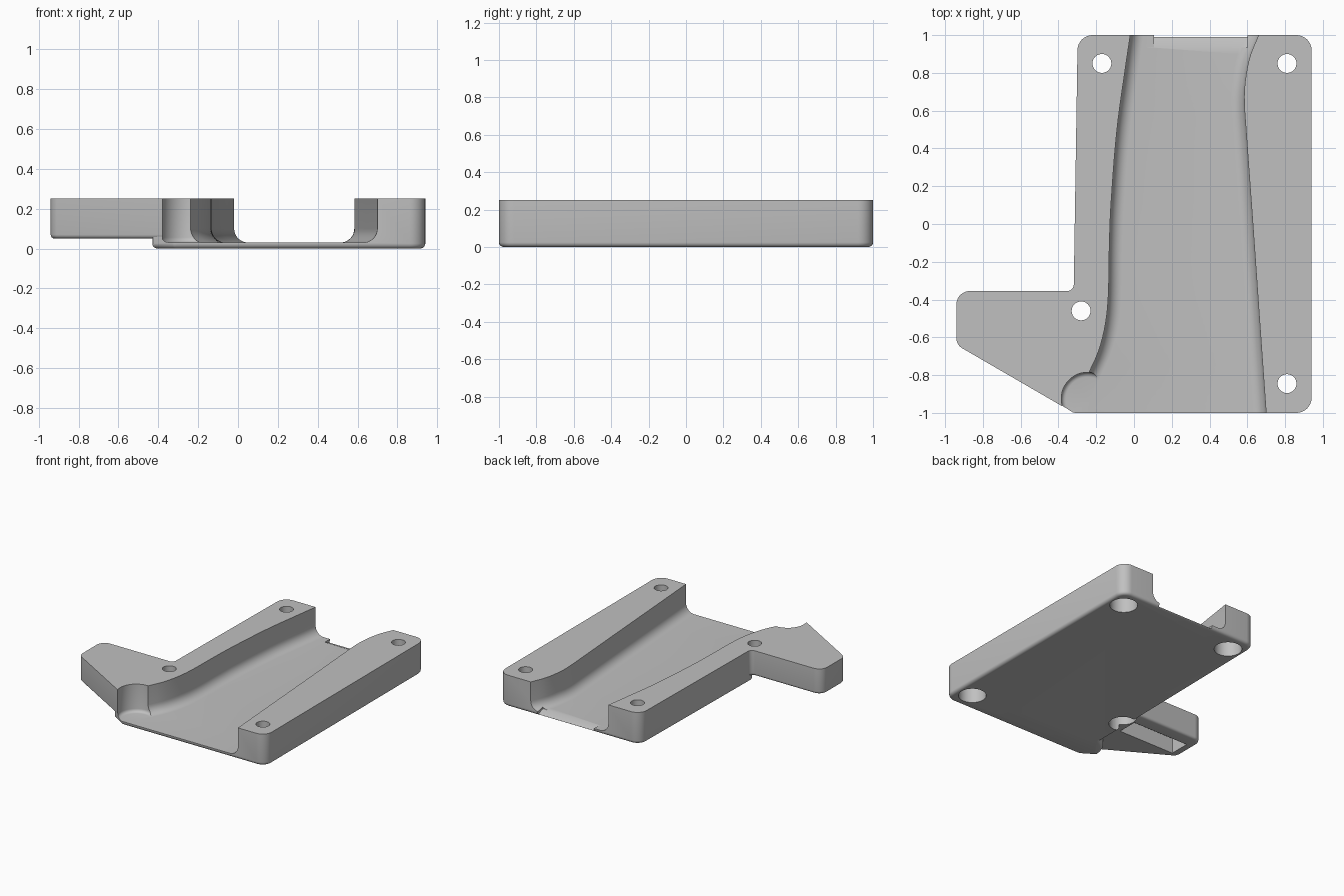
import bpy, bmesh, math
from mathutils import Vector

if "Cube" in bpy.data.objects:
    bpy.data.objects.remove(bpy.data.objects["Cube"])

grey = bpy.data.materials.new("plain_grey")
grey.diffuse_color = (0.53, 0.53, 0.53, 1)
grey.use_nodes = True
grey.node_tree.nodes["Principled BSDF"].inputs["Base Color"].default_value = grey.diffuse_color


def finish(name, bm):
    bmesh.ops.recalc_face_normals(bm, faces=bm.faces)
    me = bpy.data.meshes.new(name)
    bm.to_mesh(me)
    bm.free()
    me.materials.append(grey)
    ob = bpy.data.objects.new(name, me)
    bpy.context.collection.objects.link(ob)
    return ob


def rounded(corners, n=8):
    """Outline from (x, y, radius) corners, each rounded by a tangent arc."""
    out = []
    for i, (x, y, r) in enumerate(corners):
        p = Vector((x, y))
        if r == 0:
            out.append(p)
            continue
        a = (Vector(corners[i - 1][:2]) - p).normalized()
        b = (Vector(corners[(i + 1) % len(corners)][:2]) - p).normalized()
        half = a.angle(b) / 2
        c = p + (a + b).normalized() * (r / math.sin(half))
        t = r / math.tan(half)
        va, vb = p + a * t - c, p + b * t - c
        sweep = math.pi - 2 * half
        for k in range(n + 1):
            f = k / n
            out.append(c + (va * math.sin((1 - f) * sweep) + vb * math.sin(f * sweep)) / math.sin(sweep))
    return out


def prism(name, outline, z0, z1, edge=0.0):
    """Upright prism with an optional rounded bottom rim."""
    bm = bmesh.new()
    f = bm.faces.new([bm.verts.new((p[0], p[1], z0)) for p in outline])
    top = bmesh.ops.extrude_face_region(bm, geom=[f], use_keep_orig=True)
    bmesh.ops.translate(bm, vec=(0, 0, z1 - z0),
                        verts=[v for v in top["geom"] if isinstance(v, bmesh.types.BMVert)])
    bmesh.ops.recalc_face_normals(bm, faces=bm.faces)
    if edge:
        rim = [e for e in bm.edges if all(abs(v.co.z - z0) < 1e-5 for v in e.verts)]
        bmesh.ops.bevel(bm, geom=rim, offset=edge, segments=4, profile=0.5,
                        affect='EDGES', clamp_overlap=False)
    return finish(name, bm)


def loft(name, rings):
    bm = bmesh.new()
    rows = [[bm.verts.new(p) for p in ring] for ring in rings]
    n = len(rows[0])
    for a, b in zip(rows, rows[1:]):
        for i in range(n):
            j = (i + 1) % n
            bm.faces.new((a[i], a[j], b[j], b[i]))
    bm.faces.new(rows[0])
    bm.faces.new(rows[-1])
    return finish(name, bm)


def circle(x, y, r, n=40):
    return [(x + r * math.cos(math.tau * k / n), y + r * math.sin(math.tau * k / n)) for k in range(n)]


def boolean(target, tool, op):
    m = target.modifiers.new(op, 'BOOLEAN')
    m.object, m.operation, m.solver = tool, op, 'EXACT'
    bpy.context.view_layer.update()
    me = bpy.data.meshes.new_from_object(target.evaluated_get(bpy.context.evaluated_depsgraph_get()))
    target.modifiers.clear()
    target.data = me
    bpy.data.objects.remove(tool)


def along(points, y):
    """Smooth interpolation of x through (y, x) points."""
    pts = [points[0]] + points + [points[-1]]
    for i in range(1, len(pts) - 2):
        (y0, a), (y1, b) = pts[i], pts[i + 1]
        if y <= y1 or i == len(pts) - 3:
            t = (y - y0) / (y1 - y0)
            ma = (b - pts[i - 1][1]) / (y1 - pts[i - 1][0]) * (y1 - y0)
            mb = (pts[i + 2][1] - a) / (pts[i + 2][0] - y0) * (y1 - y0)
            return ((2*t**3 - 3*t*t + 1) * a + (t**3 - 2*t*t + t) * ma
                    + (3*t*t - 2*t**3) * b + (t**3 - t*t) * mb)


TOP, FLOOR = 0.25, 0.03
PX, PY = -0.245, -0.925     # centre of the round corner pocket

# main plate, with a rounded bulge below the corner pocket
bulge = [(PX + 0.185 * math.cos(a), PY + 0.185 * math.sin(a), 0)
         for a in [math.radians(114 + 66 * k / 8) for k in range(9)]]
plate = prism("mounting_plate", rounded(
    [(-0.298, 1, 0.08), (-0.32, -0.4, 0)] + bulge +
    [(-0.427, -0.932, 0), (-0.32, -1, 0.04), (0.94, -1, 0.08), (0.94, 1, 0.08)]), 0, TOP, 0.025)

# raised side wing
wing = prism("side_wing", rounded(
    [(-0.94, -0.355, 0.07), (-0.32, -0.355, 0.035), (-0.315, -0.2, 0), (-0.2, -0.2, 0),
     (-0.2, -0.985, 0), (-0.345, -0.985, 0), (-0.94, -0.64, 0.06)]), 0.05, TOP, 0.02)
boolean(plate, wing, 'UNION')

# wide channel with filleted walls
left = [(-1.05, -0.33), (-0.9, -0.285), (-0.79, -0.24), (-0.68, -0.19), (-0.55, -0.155),
        (-0.4, -0.137), (-0.1, -0.13), (0.1, -0.122), (0.5, -0.09), (0.85, -0.042), (1.05, -0.012)]
right = [(-1.05, 0.703), (-0.5, 0.664), (0, 0.629), (0.5, 0.593), (0.64, 0.584),
         (0.74, 0.587), (0.88, 0.612), (1, 0.66), (1.05, 0.685)]
R = 0.07
rings = []
for k in range(57):
    y = -1.05 + 2.1 * k / 56
    xl, xr = along(left, y), along(right, y)
    arc = [(R - R * math.cos(a), FLOOR + R - R * math.sin(a))
           for a in [math.pi / 2 * i / 8 for i in range(9)]]
    rings.append([(xl, y, 0.3)] + [(xl + d, y, z) for d, z in arc]
                 + [(xr - d, y, z) for d, z in reversed(arc)] + [(xr, y, 0.3)])
boolean(plate, loft("channel_cutter", rings), 'DIFFERENCE')

# round pocket in the front left corner
boolean(plate, prism("pocket_cutter", circle(PX, PY, 0.14, 48), FLOOR + 0.0003, 0.3, 0.025), 'DIFFERENCE')

# sloping lip at the back end of the channel
lip = [(0.935, FLOOR), (1.05, -0.02), (1.05, 0.06), (0.935, 0.06)]
boolean(plate, loft("lip_cutter", [[(x, y, z) for y, z in lip] for x in (0.105, 0.6)]), 'DIFFERENCE')

# screw holes, counterbored from below
for x, y in ((-0.17, 0.85), (0.81, 0.85), (0.81, -0.845), (-0.28, -0.46)):
    boolean(plate, prism("hole_cutter", circle(x, y, 0.05), -0.1, 0.4), 'DIFFERENCE')
    boolean(plate, prism("counterbore_cutter", circle(x, y, 0.1), -0.1, 0.13), 'DIFFERENCE')

# slot under the wing
slot = [(-0.88, -0.46), (-0.39, -0.46), (-0.39, -0.62), (-0.88, -0.62)]
boolean(plate, prism("slot_cutter", slot, 0.04, 0.17), 'DIFFERENCE')

bpy.context.view_layer.objects.active = plate
plate.select_set(True)
bpy.ops.object.shade_smooth_by_angle(angle=math.radians(30))
